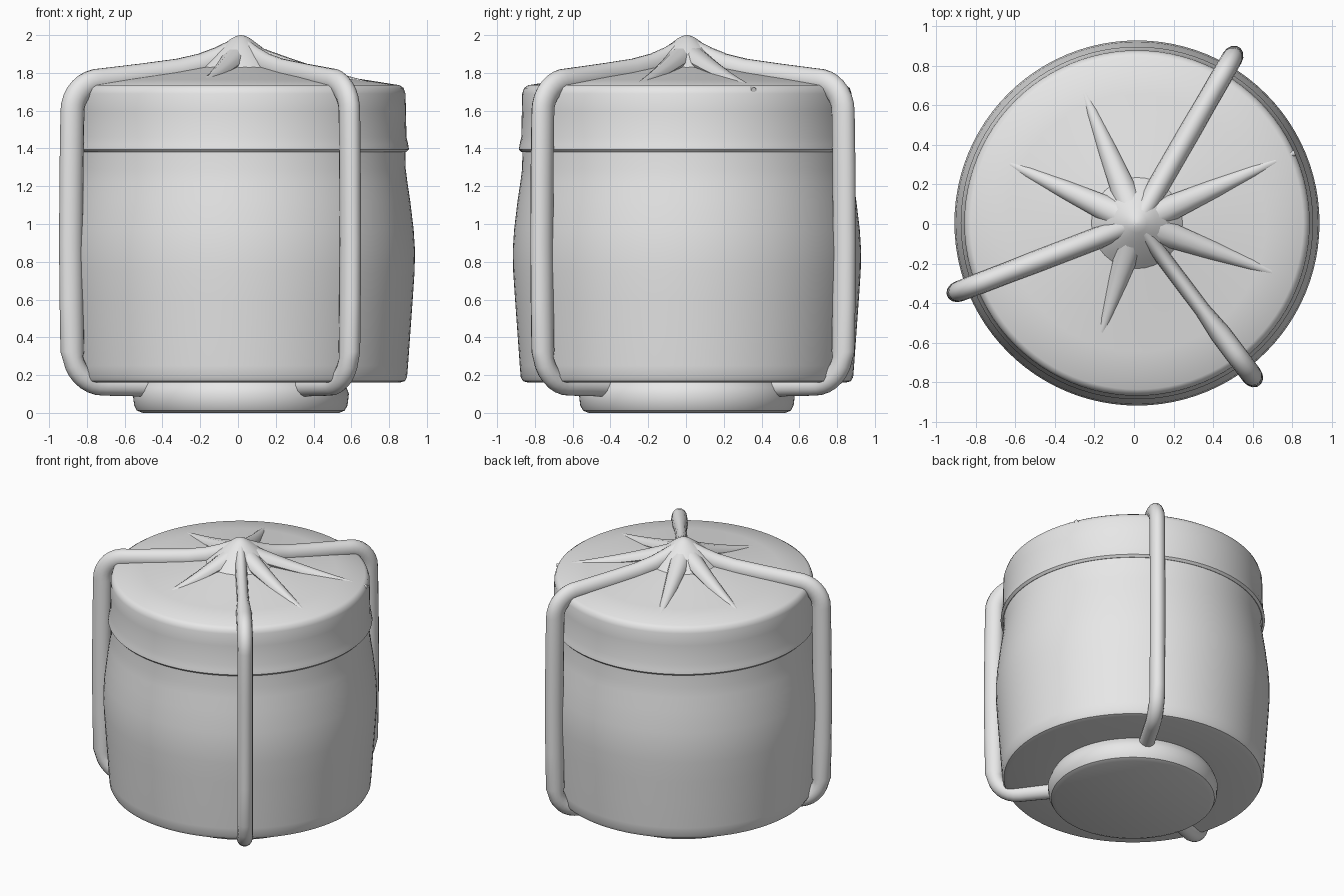
import bpy, bmesh, math
from mathutils import Vector

if "Cube" in bpy.data.objects:
    bpy.data.objects.remove(bpy.data.objects["Cube"])

CENTRE = Vector((0.015, 0.005, 0))
grey = bpy.data.materials.new("plain grey")
grey.diffuse_color = (0.8, 0.8, 0.8, 1)
grey.use_nodes = True
grey.node_tree.nodes["Principled BSDF"].inputs["Base Color"].default_value = grey.diffuse_color


def finish(name, bm, angle=40):
    bmesh.ops.remove_doubles(bm, verts=bm.verts, dist=1e-5)
    bmesh.ops.recalc_face_normals(bm, faces=bm.faces)
    me = bpy.data.meshes.new(name)
    bm.to_mesh(me)
    bm.free()
    me.materials.append(grey)
    ob = bpy.data.objects.new(name, me)
    ob.location = CENTRE
    bpy.context.collection.objects.link(ob)
    bpy.ops.object.select_all(action='DESELECT')
    ob.select_set(True)
    bpy.context.view_layer.objects.active = ob
    bpy.ops.object.shade_smooth_by_angle(angle=math.radians(angle))
    return ob


def skin(bm, rings):
    """Join equal closed rings of points and cap both ends."""
    loops = [[bm.verts.new(p) for p in ring] for ring in rings]
    n = len(loops[0])
    for a, b in zip(loops, loops[1:]):
        for i in range(n):
            j = (i + 1) % n
            bm.faces.new((a[i], a[j], b[j], b[i]))
    bm.faces.new(loops[0])
    bm.faces.new(loops[-1])


def lathe(name, profile, sides=96):
    bm = bmesh.new()
    turn = [2 * math.pi * i / sides for i in range(sides)]
    skin(bm, [[(r * math.cos(t), r * math.sin(t), z) for t in turn] for r, z in profile])
    return finish(name, bm)


def sweep(name, degrees, path, sides=14):
    """Oval tube in a radial plane; path items are (radius, z, half_width, half_depth)."""
    a = math.radians(degrees)
    out = Vector((math.cos(a), math.sin(a), 0))
    side = Vector((-math.sin(a), math.cos(a), 0))
    rings = []
    for i, (r, z, w, d) in enumerate(path):
        p, q = path[max(i - 1, 0)], path[min(i + 1, len(path) - 1)]
        t = Vector((q[0] - p[0], q[1] - p[1])).normalized()
        nrm = out * -t.y + Vector((0, 0, t.x))
        c = out * r + Vector((0, 0, z))
        rings.append([c + side * w * math.cos(k) + nrm * d * math.sin(k)
                      for k in (2 * math.pi * s / sides for s in range(sides))])
    bm = bmesh.new()
    skin(bm, rings)
    return finish(name, bm)


def arc(cr, cz, rad, start, end, steps=8):
    angles = [math.radians(start + (end - start) * i / steps) for i in range(steps + 1)]
    return [(cr + rad * math.cos(t), cz + rad * math.sin(t)) for t in angles]


# Foot, bulging body and overhanging lid
lathe("foot", [(0.52, 0.0), (0.55, 0.012), (0.565, 0.04), (0.572, 0.10),
               (0.56, 0.135), (0.54, 0.17)])
lathe("body", [(0.50, 0.165), (0.84, 0.16), (0.868, 0.168), (0.88, 0.19), (0.885, 0.25),
               (0.897, 0.42), (0.91, 0.6), (0.92, 0.75), (0.922, 0.86), (0.915, 0.97),
               (0.897, 1.12), (0.882, 1.22), (0.873, 1.29), (0.87, 1.42)])
lathe("lid", [(0.84, 1.385), (0.875, 1.38), (0.89, 1.395), (0.886, 1.42), (0.877, 1.46),
              (0.874, 1.60), (0.872, 1.69), (0.862, 1.72), (0.84, 1.735), (0.65, 1.765),
              (0.40, 1.80), (0.20, 1.835), (0.02, 1.86)])

# Peaked hub joining the straps
lathe("hub", [(0.26, 1.80), (0.20, 1.86), (0.15, 1.905), (0.10, 1.945),
              (0.05, 1.982), (0.025, 1.995), (0.004, 2.0)], 32)

# Three straps wrapping over the lid, down the wall and under to the foot
route = [(0.02, 1.92), (0.12, 1.875), (0.22, 1.84), (0.35, 1.812), (0.55, 1.787), (0.70, 1.77)]
route += arc(0.79, 1.595, 0.165, 90, 0)
route += [(0.96, 1.3), (0.963, 0.9), (0.96, 0.6)]
route += arc(0.775, 0.325, 0.18, 0, -90)
route += [(0.66, 0.143), (0.54, 0.14)]
for i, deg in enumerate((60, 201, -53)):
    top_width = 0.04 if i == 2 else 0.055
    path = [(r, z, top_width if z > 1.77 else 0.053, 0.065 if z > 0.3 else 0.055)
            for r, z in route]
    sweep(f"strap_{i + 1}", deg, path)

# Thin tapering ribs on the lid between the straps
for i, (deg, length) in enumerate(((24, 0.87), (-20, 0.82), (112, 0.80),
                                   (155, 0.80), (252, 0.64))):
    path = []
    for k in range(9):
        f = k / 8
        r = 0.05 + (length - 0.05) * f
        surface = 1.855 - 0.135 * r / 0.86
        lift = 0.055 * (1 - f) ** 2 + 0.002
        path.append((r, surface + lift - 0.01, 0.06 * (1 - f) + 0.014,
                     0.045 * (1 - f) + 0.014))
    sweep(f"rib_{i + 1}", deg, path, 10)
